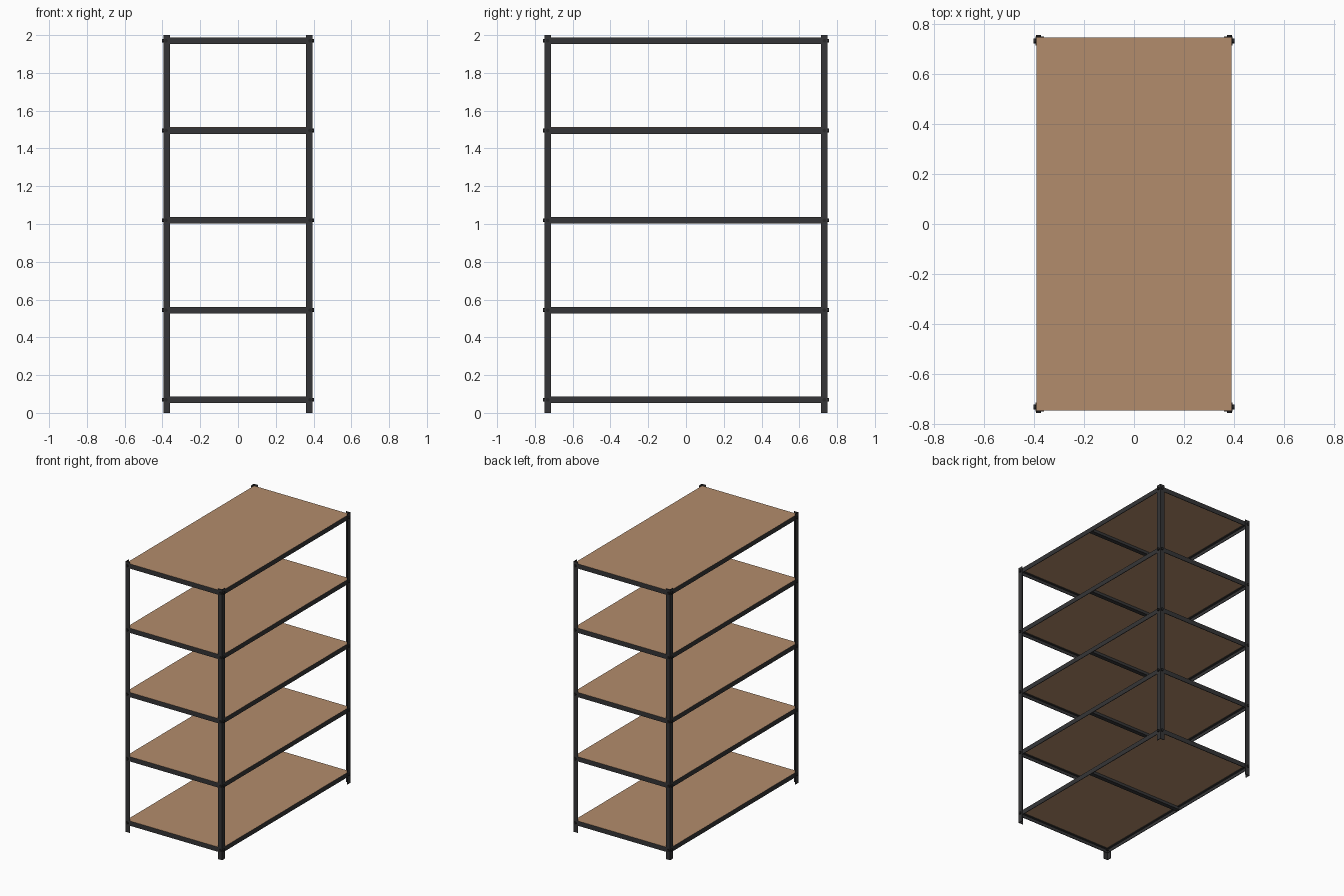
import bpy, bmesh, math
from mathutils import Matrix, Vector

if "Cube" in bpy.data.objects:
    bpy.data.objects.remove(bpy.data.objects["Cube"])

HX, HY, H = 0.395, 0.750, 2.0      # outer half sizes of the posts, and height
T = 0.004                          # sheet metal thickness
W = 0.035                          # post leg width / beam height
LEVELS = [0.069 + i * 0.4753 for i in range(5)]   # beam centre heights


def material(name, rgb):
    m = bpy.data.materials.new(name)
    m.diffuse_color = (*rgb, 1)
    m.use_nodes = True
    m.node_tree.nodes["Principled BSDF"].inputs["Base Color"].default_value = m.diffuse_color
    return m


METAL = material("dark steel", (0.036, 0.036, 0.038))
WOOD = material("brown board", (0.45, 0.262, 0.15))
BOLT = material("black bolt", (0.02, 0.02, 0.021))


def finish(name, bm, mat):
    bmesh.ops.recalc_face_normals(bm, faces=bm.faces)
    me = bpy.data.meshes.new(name)
    bm.to_mesh(me)
    bm.free()
    me.materials.append(mat)
    ob = bpy.data.objects.new(name, me)
    bpy.context.collection.objects.link(ob)
    return ob


def add_box(bm, lo, hi):
    lo, hi = Vector(lo), Vector(hi)
    m = Matrix.Translation((lo + hi) / 2) @ Matrix.Diagonal((*(hi - lo), 1))
    bmesh.ops.create_cube(bm, size=1, matrix=m)


def extrude(name, pts, vec, mat):
    """Extrude a closed outline along a vector."""
    bm = bmesh.new()
    face = bm.faces.new([bm.verts.new(p) for p in pts])
    geom = bmesh.ops.extrude_face_region(bm, geom=[face])["geom"]
    bmesh.ops.translate(bm, vec=vec, verts=[g for g in geom if isinstance(g, bmesh.types.BMVert)])
    return finish(name, bm, mat)


def angle(a, b):
    """Angle-iron outline with the corner at the origin."""
    return [(0, 0), (a, 0), (a, T), (T, T), (T, b), (0, b)]


# Corner posts: angle iron wrapping the outside corners
for sx in (-1, 1):
    for sy in (-1, 1):
        pts = [(sx * (HX - u), sy * (HY - v), 0) for u, v in angle(W, W)]
        extrude("corner_post", pts, (0, 0, H), METAL)

BX, BY = HX - T, HY - T            # outer planes of the beams
for zc in LEVELS:
    top = zc + W / 2
    ledge = top - 0.010            # the board rests on this flange

    # Beams: upright strip with a flange under the board
    for s in (-1, 1):
        bm = bmesh.new()
        add_box(bm, (min(s * BX, s * (BX - T)), -BY, zc - W / 2),
                (max(s * BX, s * (BX - T)), BY, top - 0.001))
        add_box(bm, (min(s * (BX - T), s * (BX - 0.02)), -BY + T, ledge - 0.003),
                (max(s * (BX - T), s * (BX - 0.02)), BY - T, ledge))
        finish("side_beam", bm, METAL)
        bm = bmesh.new()
        add_box(bm, (-BX + T, min(s * BY, s * (BY - T)), zc - W / 2),
                (BX - T, max(s * BY, s * (BY - T)), top - 0.001))
        add_box(bm, (-BX + 0.02, min(s * (BY - T), s * (BY - 0.02)), ledge - 0.003),
                (BX - 0.02, max(s * (BY - T), s * (BY - 0.02)), ledge))
        finish("end_beam", bm, METAL)

    # Board: inset body with a thin top that covers the beam edges
    bm = bmesh.new()
    add_box(bm, (-BX + T, -BY + T, ledge), (BX - T, BY - T, top - 0.001))
    add_box(bm, (-BX + 0.0005, -BY + 0.0005, top - 0.001), (BX - 0.0005, BY - 0.0005, top))
    finish("shelf_board", bm, WOOD)

    # Centre brace under the board
    bm = bmesh.new()
    add_box(bm, (-BX + T, -0.016, ledge - 0.020), (BX - T, 0.016, ledge))
    finish("centre_brace", bm, METAL)

    # Bolts through both faces of every corner
    bm = bmesh.new()
    for sx in (-1, 1):
        for sy in (-1, 1):
            for axis in "xy":
                for r, a, b in ((0.010, 0, 0.007), (0.006, -0.018, 0)):
                    mid, depth = (a + b) / 2, b - a
                    if axis == "x":
                        loc = (sx * (HX + mid), sy * (HY - 0.0175), zc)
                        rot = Matrix.Rotation(math.pi / 2, 4, "Y")
                    else:
                        loc = (sx * (HX - 0.0135), sy * (HY + mid), zc)
                        rot = Matrix.Rotation(math.pi / 2, 4, "X")
                    bmesh.ops.create_cone(bm, cap_ends=True, segments=12, radius1=r,
                                          radius2=r, depth=depth,
                                          matrix=Matrix.Translation(loc) @ rot)
    finish("corner_bolts", bm, BOLT)
